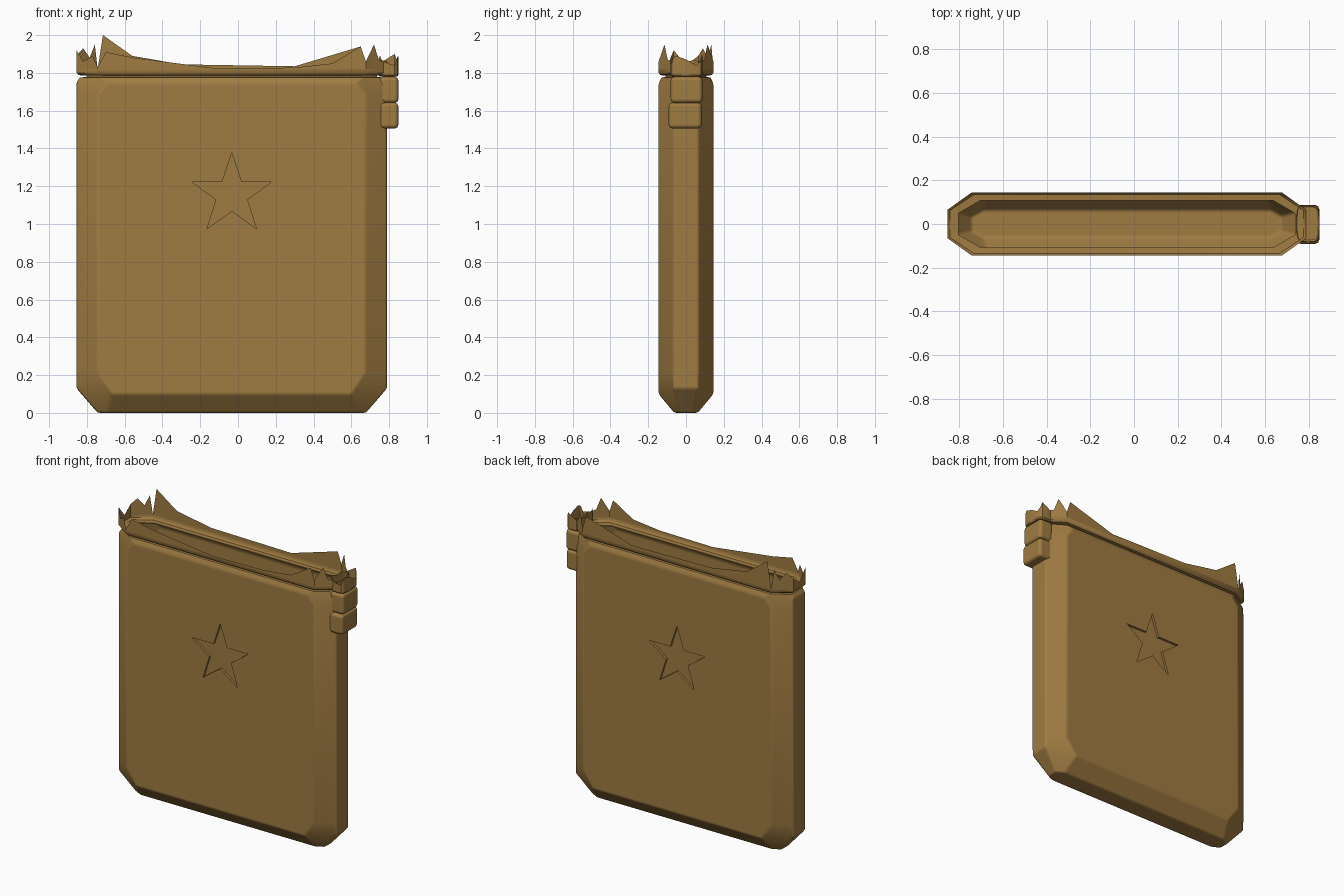
import bpy, bmesh, math
from mathutils import Vector

cube = bpy.data.objects.get("Cube")
if cube:
    bpy.data.objects.remove(cube)

brass = bpy.data.materials.new("aged_brass")
brass.use_nodes = True
COLOUR = (0.35, 0.2, 0.055, 1)
brass.diffuse_color = COLOUR
brass.node_tree.nodes["Principled BSDF"].inputs["Base Color"].default_value = COLOUR

CX = -0.033      # middle of the case
HY = 0.145       # half depth of the case
STAR_Z = 1.155


def finish(bm, name, bevel=0.0, angle=30):
    bmesh.ops.recalc_face_normals(bm, faces=bm.faces)
    mesh = bpy.data.meshes.new(name)
    bm.to_mesh(mesh)
    bm.free()
    mesh.materials.append(brass)
    ob = bpy.data.objects.new(name, mesh)
    bpy.context.collection.objects.link(ob)
    bpy.ops.object.select_all(action='DESELECT')
    ob.select_set(True)
    bpy.context.view_layer.objects.active = ob
    if bevel:
        mesh.shade_smooth()
        mod = ob.modifiers.new("soft_edges", 'BEVEL')
        mod.width = bevel
        mod.segments = 2
        mod.limit_method = 'ANGLE'
        mod.angle_limit = math.radians(20)
        mod.harden_normals = True
    else:
        bpy.ops.object.shade_smooth_by_angle(angle=math.radians(angle))
    return ob


def ring(bm, fx, hy, zf, hx, sy, zs):
    """Eight-sided ring: broad-face corners, then end-face corners."""
    quarter = [(fx, -hy, zf), (hx, -sy, zs), (hx, sy, zs), (fx, hy, zf)]
    pts = quarter + [(-x, y, z) for x, y, z in reversed(quarter)]
    return [bm.verts.new((x + CX, y, z)) for x, y, z in pts]


def loft(bm, rings, skip=()):
    for r, (a, b) in enumerate(zip(rings, rings[1:])):
        n = len(a)
        for i in range(n):
            if (r, i) not in skip:
                j = (i + 1) % n
                bm.faces.new((a[i], a[j], b[j], b[i]))


def star_points(y):
    pts = []
    for k in range(10):
        rad = 0.222 if k % 2 == 0 else 0.086
        a = math.pi / 2 + k * math.pi / 5
        pts.append(Vector((CX + rad * math.cos(a), y, STAR_Z + rad * math.sin(a))))
    return pts


# Case body: chamfered slab, open on top, with star holes in both broad faces
bm = bmesh.new()
rings = [ring(bm, *p) for p in (
    (0.66, 0.062, 0, 0.71, 0.035, 0),
    (0.63, HY, 0.10, 0.822, 0.065, 0.13),
    (0.71, HY, 0.21, 0.822, 0.065, 0.21),
    (0.71, HY, 1.69, 0.822, 0.065, 1.69),
    (0.66, HY, 1.745, 0.822, 0.065, 1.75),
    (0.69, 0.13, 1.775, 0.805, 0.06, 1.775))]
bm.faces.new(rings[0])
loft(bm, rings, skip={(2, 3), (2, 7)})
for side, i in ((-1, 7), (1, 3)):
    j = (i + 1) % 8
    corners = [rings[2][i], rings[2][j], rings[3][j], rings[3][i]]
    inner = [bm.verts.new(p) for p in star_points(side * HY)]
    edges = []
    for loop in (corners, inner):
        for a, b in zip(loop, loop[1:] + loop[:1]):
            edges.append(bm.edges.get((a, b)) or bm.edges.new((a, b)))
    bmesh.ops.triangle_fill(bm, edges=edges, use_beauty=True, normal=(0, side, 0))
finish(bm, "case_body", bevel=0.012)

# Recessed stars
for side, name in ((-1, "front_star_recess"), (1, "back_star_recess")):
    bm = bmesh.new()
    outer = [bm.verts.new(p) for p in star_points(side * HY)]
    floor = [bm.verts.new(p) for p in star_points(side * (HY - 0.016))]
    loft(bm, [outer, floor])
    bm.faces.new(floor)
    bmesh.ops.recalc_face_normals(bm, faces=bm.faces)
    ob = finish(bm, name)
    # the recess must face outward
    fl = max(ob.data.polygons, key=lambda p: len(p.vertices))
    if fl.normal.y * side < 0:
        ob.data.flip_normals()

# Groove and rolled rim above the body
bm = bmesh.new()
loft(bm, [ring(bm, *p) for p in (
    (0.69, 0.13, 1.775, 0.805, 0.06, 1.775),
    (0.67, 0.108, 1.779, 0.77, 0.05, 1.779),
    (0.67, 0.108, 1.785, 0.77, 0.05, 1.785),
    (0.70, 0.135, 1.788, 0.81, 0.062, 1.788),
    (0.71, HY, 1.80, 0.822, 0.065, 1.80),
    (0.71, HY, 1.82, 0.822, 0.065, 1.82))])
finish(bm, "rim", angle=40)


def torn_strip(name, pts, base):
    """Thin closed wall with a ragged upper edge."""
    bm = bmesh.new()
    low = [bm.verts.new((x, y, base)) for x, y, z in pts]
    high = [bm.verts.new(p) for p in pts]
    loft(bm, [low, high])
    return finish(bm, name)


# Torn metal edge all round the rim
back = [(0.65, 1.94), (0.3, 1.835), (-0.3, 1.845), (-0.56, 1.89), (-0.715, 2.0)]
front = [(-0.7, 1.91), (-0.55, 1.88), (-0.1, 1.822), (0.3, 1.828),
         (0.5, 1.85), (0.65, 1.94)]
left_end = [(-0.743, HY, 1.82), (-0.758, 0.134, 1.95), (-0.785, 0.115, 1.88),
            (-0.82, 0.09, 1.93), (-0.855, 0.065, 1.89), (-0.855, 0, 1.84),
            (-0.855, -0.065, 1.92), (-0.82, -0.09, 1.86),
            (-0.77, -0.126, 1.89), (-0.743, -HY, 1.83)]
right_end = [(0.677, -HY, 1.86), (0.72, -0.114, 1.95), (0.745, -0.097, 1.87),
             (0.789, -0.065, 1.85), (0.789, 0, 1.84), (0.789, 0.065, 1.86),
             (0.745, 0.097, 1.87), (0.72, 0.114, 1.95), (0.677, HY, 1.86)]
torn_strip("torn_edge",
           [(x, HY, z) for x, z in back] + left_end
           + [(x, -HY, z) for x, z in front] + right_end, 1.82)


# Hinge knuckles on the end of the case
def knuckle(name, z0, z1, y0, y1):
    bm = bmesh.new()
    bmesh.ops.create_cube(bm, size=1)
    for v in bm.verts:
        v.co = (0.797 + v.co.x * 0.106, (y0 + y1) / 2 + v.co.y * (y1 - y0),
                (z0 + z1) / 2 + v.co.z * (z1 - z0))
    finish(bm, name, bevel=0.022)


knuckle("hinge_lower_knuckle", 1.505, 1.643, -0.092, 0.084)
knuckle("hinge_upper_knuckle", 1.64, 1.78, -0.082, 0.088)

# Torn top knuckle: open rounded tube with a ragged edge
heights = [1.87, 1.84, 1.86, 1.90, 1.88, 1.86, 1.85, 1.87,
           1.86, 1.88, 1.89, 1.86, 1.85, 1.84, 1.88, 1.89]
tube = []
for k, z in enumerate(heights):
    a = 2 * math.pi * k / len(heights)
    c, s = math.cos(a), math.sin(a)
    tube.append((0.797 + 0.053 * math.copysign(abs(c) ** 0.5, c),
                 0.003 + 0.085 * math.copysign(abs(s) ** 0.5, s), z))
torn_strip("hinge_torn_knuckle", tube, 1.79)
bm = bmesh.new()
bm.faces.new([bm.verts.new((0.797 + (x - 0.797) * 0.9, y * 0.9, 1.782)) for x, y, z in tube])
bm.faces.ensure_lookup_table()
lip = [bm.verts.new((x, y, 1.79)) for x, y, z in tube]
loft(bm, [list(bm.faces[0].verts), lip])
finish(bm, "hinge_torn_knuckle_base")
